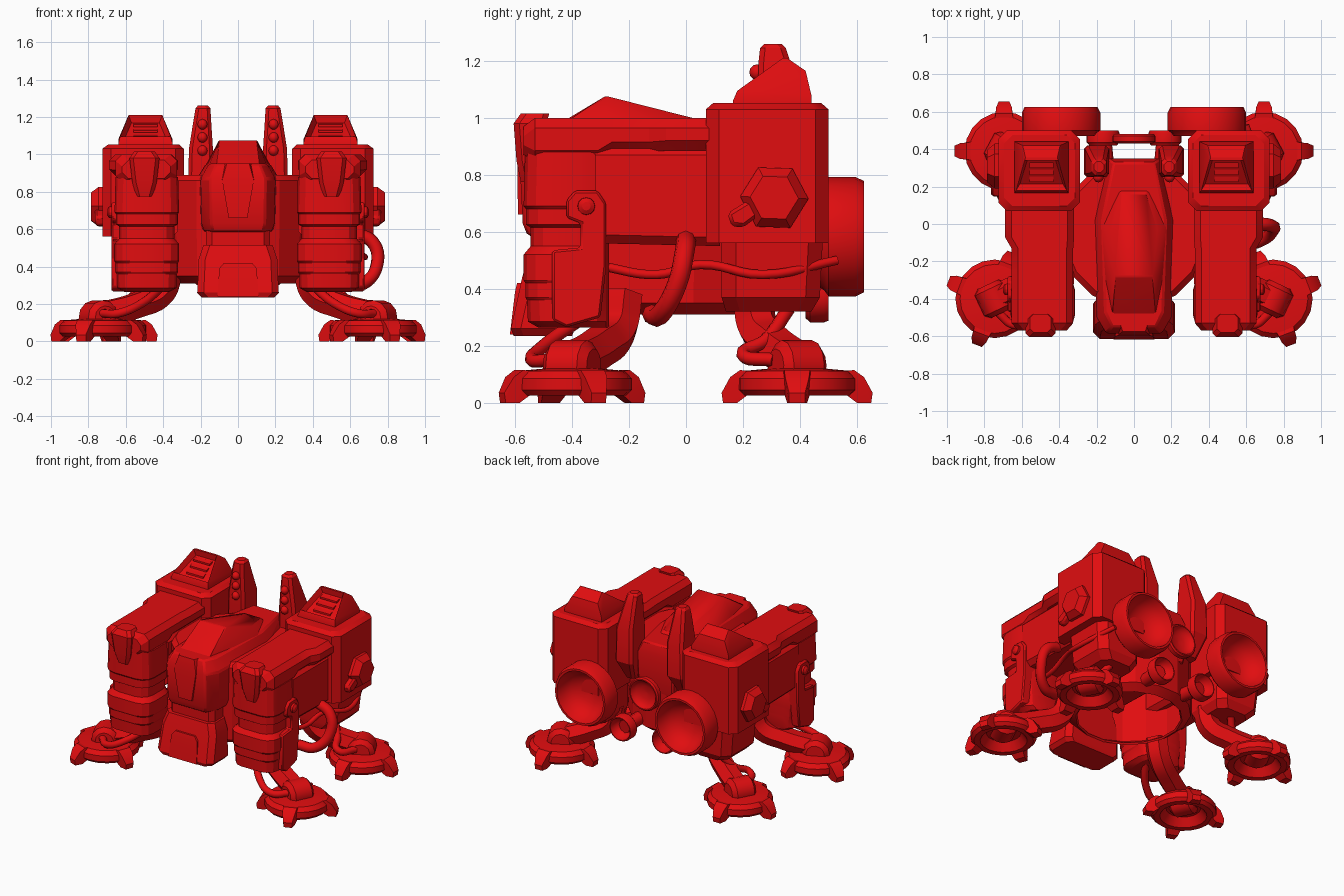
import bpy, bmesh, math
from mathutils import Vector, Matrix

if "Cube" in bpy.data.objects:
    bpy.data.objects.remove(bpy.data.objects["Cube"])

red = bpy.data.materials.new("red_paint")
red.diffuse_color = (0.75, 0.004, 0.005, 1)
red.use_nodes = True
red.node_tree.nodes["Principled BSDF"].inputs["Base Color"].default_value = red.diffuse_color


def finish(name, bm, mirror=True, bevel=0, angle=28):
    """Turn a bmesh into a named part, optionally beveled and mirrored."""
    bmesh.ops.recalc_face_normals(bm, faces=bm.faces)
    me = bpy.data.meshes.new(name)
    bm.to_mesh(me)
    bm.free()
    me.materials.append(red)
    ob = bpy.data.objects.new(name, me)
    bpy.context.collection.objects.link(ob)
    bpy.ops.object.select_all(action='DESELECT')
    ob.select_set(True)
    bpy.context.view_layer.objects.active = ob
    bpy.ops.object.shade_smooth_by_angle(angle=math.radians(angle))
    if bevel:
        m = ob.modifiers.new("bevel", 'BEVEL')
        m.width, m.segments = bevel, 1
        m.limit_method = 'ANGLE'
    if mirror:
        ob.modifiers.new("mirror", 'MIRROR').use_mirror_merge = False
    return ob


def skin(bm, rings):
    vs = [[bm.verts.new(p) for p in r] for r in rings]
    n = len(vs[0])
    for a, b in zip(vs, vs[1:]):
        for i in range(n):
            bm.faces.new((a[i], a[(i + 1) % n], b[(i + 1) % n], b[i]))
    bm.faces.new(vs[0])
    bm.faces.new(vs[-1])
    return bm


def loft(rings, axis='z', c=0.03, steps=1):
    """Stack of corner-cut rectangles (t, a0, a1, b0, b1) along an axis."""
    out = []
    for t, a0, a1, b0, b1 in rings:
        ring = []
        for cx, cy, start in ((a1 - c, b1 - c, 0), (a0 + c, b1 - c, 90),
                              (a0 + c, b0 + c, 180), (a1 - c, b0 + c, 270)):
            for k in range(steps + 1):
                w = math.radians(start + 90 * k / steps)
                a, b = cx + c * math.cos(w), cy + c * math.sin(w)
                ring.append({'z': (a, b, t), 'y': (a, t, b), 'x': (t, a, b)}[axis])
        out.append(ring)
    return skin(bmesh.new(), out)


def prism(pts, axis, lo, hi):
    put = {'x': lambda p, t: (t, p[0], p[1]), 'y': lambda p, t: (p[0], t, p[1])}[axis]
    return skin(bmesh.new(), [[put(p, t) for p in pts] for t in (lo, hi)])


def lathe(profile, centre, direction=(0, 0, 1), n=20, spin=0):
    """Spin (radius, height) points about a direction."""
    q = Vector((0, 0, 1)).rotation_difference(Vector(direction))
    ang = [2 * math.pi * i / n + math.radians(spin) for i in range(n)]
    rings = [[Vector(centre) + q @ Vector((max(r, .0005) * math.cos(w),
              max(r, .0005) * math.sin(w), h)) for w in ang] for r, h in profile]
    return skin(bmesh.new(), rings)


def hull(pts):
    bm = bmesh.new()
    for p in pts:
        bm.verts.new(p)
    bmesh.ops.convex_hull(bm, input=bm.verts)
    return bm


def both(*pts):
    return [(s * x, y, z) for s in (-1, 1) for x, y, z in pts]


def tube(name, pts, r, mirror=True, res=2):
    cu = bpy.data.curves.new(name, 'CURVE')
    cu.dimensions = '3D'
    cu.bevel_depth, cu.bevel_resolution, cu.resolution_u, cu.use_fill_caps = r, res, 6, True
    sp = cu.splines.new('BEZIER')
    sp.bezier_points.add(len(pts) - 1)
    for bp, p in zip(sp.bezier_points, pts):
        bp.co = p
        bp.handle_left_type = bp.handle_right_type = 'AUTO'
    ob = bpy.data.objects.new(name + "_path", cu)
    bpy.context.collection.objects.link(ob)
    me = bpy.data.meshes.new_from_object(ob.evaluated_get(bpy.context.evaluated_depsgraph_get()))
    bpy.data.objects.remove(ob)
    bm = bmesh.new()
    bm.from_mesh(me)
    finish(name, bm, mirror, angle=50)


# Central core between the pods, open underneath
finish("core", lathe([(0, .87), (.375, .87), (.385, .86), (.385, .36), (.33, .32), (.34, .31), (.395, .35),
                      (.4, .86), (.37, .89), (0, .89)], (0, -.05, 0), n=16, spin=11.25), False, angle=20)

# Nose, neck and canopy
finish("nose", loft([(.235, -.195, .195, -.605, -.4), (.26, -.218, .218, -.615, -.39),
                     (.44, -.21, .21, -.575, -.38), (.515, -.185, .185, -.555, -.38)], c=.035), False)
finish("nose_plate", hull(both((.11, -.618, .24), (.1, -.6, .39), (.075, -.593, .42),
                               (.11, -.5, .24), (.075, -.5, .42))), False)
finish("neck", loft([(.48, -.17, .17, -.53, -.38), (.63, -.17, .17, -.53, -.38)]), False)
half = [(.14, .35), (.22, .02), (.2, -.5), (.15, -.585)]
outline = half + [(-x, y) for x, y in reversed(half)]
finish("canopy_body", skin(bmesh.new(), [[(x * k, y * k2, z) for x, y in outline] for z, k, k2 in (
    (.585, .9, .95), (.63, .97, .98), (.87, 1, 1), (.95, .78, .94))]), False, .01)
finish("canopy_peak", hull(both(
    (.065, .16, .965), (.125, -.03, .995), (.1, -.28, 1.078), (.07, -.41, 1.0),
    (.1, .22, .91), (.18, 0, .93), (.16, -.3, .93), (.12, -.52, .92))), False, .006)
finish("canopy_front_panel", hull(both(
    (.05, -.59, .66), (.085, -.592, .86), (.06, -.575, .95), (.05, -.5, .66), (.085, -.5, .95))), False)

# Rear pod blocks
finish("rear_block", loft([(.56, .29, .725, .07, .5), (1.03, .29, .725, .07, .5),
                           (1.052, .315, .695, .095, .475)], c=.045))
finish("rear_lower_pod", loft([(.32, .36, .6, .14, .44), (.37, .33, .65, .125, .47),
                               (.57, .33, .67, .125, .48)], c=.05))

# Roof vents with recessed slatted face
bm = hull([(.495 + s * w, y, z) for s in (-1, 1) for w, y, z in (
    (.145, .165, 1.04), (.145, .165, 1.06), (.135, .18, 1.095), (.09, .34, 1.21), (.085, .355, 1.21),
    (.1, .42, 1.165), (.145, .44, 1.08), (.145, .44, 1.04))])
bmesh.ops.dissolve_limit(bm, angle_limit=.02, verts=bm.verts, edges=bm.edges)
bm.normal_update()
front = max(bm.faces, key=lambda f: f.calc_area() * (f.normal.y < -.4 and f.normal.z > .4))
bmesh.ops.inset_region(bm, faces=[front], thickness=.025)
bmesh.ops.translate(bm, verts=front.verts, vec=(0, .02, -.03))
finish("roof_vent", bm)
for i in range(3):
    y, z = .225 + .037 * i, 1.085 + .031 * i
    finish("vent_slat", prism([(y, z), (y + .03, z + .005), (y + .03, z + .02), (y, z + .012)],
                              'x', .43, .56))

# Side hexagonal boss and lever
finish("side_boss", lathe([(.12, .68), (.12, .745), (.085, .787), (0, .787)],
                          (0, .31, .72), (1, 0, 0), 6, 88))
finish("boss_lever", hull([(x, y, z) for x in (.7, .765) for y, z in (
    (.145, .665), (.16, .62), (.2, .615), (.26, .66), (.25, .72), (.21, .705))]), bevel=.012)

# Long forward hulls
finish("hull_cap", loft([(-.57, .36, .62, .87, .97), (-.53, .325, .655, .85, 1.0),
                         (-.31, .325, .655, .85, 1.0), (-.26, .325, .655, .88, 1.0),
                         (-.13, .325, .655, .88, 1.0), (-.07, .32, .69, .885, 1.0),
                         (.1, .32, .69, .885, 1.0)], 'y', .035))
finish("hull_body", loft([(-.32, .32, .655, .56, .9), (.12, .32, .655, .55, .9)], 'y', .03))


# Banded front barrels
def band(z, d):
    return (z, .315 + d, .66 - d, -.57 + d, -.27)
finish("front_barrel", loft([band(*p) for p in (
    (.265, .05), (.285, .015), (.36, .012), (.37, .006), (.42, .006), (.43, .0), (.52, .0),
    (.55, .025), (.615, .025), (.625, .008), (.68, .008), (.69, 0), (.88, .005))],
    c=.085, steps=3))
finish("front_clip", loft([(.775, .455, .545, -.58, -.5), (.85, .435, .565, -.595, -.5),
                           (.98, .42, .58, -.605, -.49), (1.015, .445, .555, -.58, -.48)], c=.02))
finish("side_bracket", prism([(-.42, .65), (-.42, .71), (-.39, .745), (-.31, .745), (-.28, .7), (-.28, .48),
                              (-.3, .3), (-.42, .265), (-.47, .29), (-.47, .535), (-.37, .545),
                              (-.37, .63)], 'x', .58, .676), bevel=.008)
finish("bracket_bolt", lathe([(.032, .66), (.03, .69), (.015, .7), (0, .701)],
                             (0, -.35, .69), (1, 0, 0), 12))

# Rear fins with studs
finish("rear_fin", loft([(.66, .17, .24, .26, .34), (.8, .132, .268, .25, .42), (1.03, .134, .262, .25, .42),
                         (1.2, .145, .235, .255, .365), (1.245, .147, .227, .26, .35),
                         (1.26, .16, .215, .275, .335)], c=.018))
for z in (1.02, 1.09, 1.16):
    bm = bmesh.new()
    bmesh.ops.create_uvsphere(bm, u_segments=10, v_segments=6, radius=.028,
                              matrix=Matrix.Translation((.19, .25, z)))
    finish("fin_stud", bm, angle=50)


# Engine nozzles with hollow bowls
def nozzle(name, x, y0, y1, z, r, mirror):
    d = y1 - y0
    finish(name, lathe([(r * .85, 0), (r * .9, d * .1), (r, d * .2), (r, d * .8), (r * .93, d),
                        (r * .86, d), (r * .8, d * .7), (r * .65, d * .4), (r * .4, d * .2), (0, d * .12)],
                       (x, y0, z), (0, 1, 0), 24), mirror, angle=32)
nozzle("main_nozzle", .39, .47, .625, .583, .21, True)
nozzle("lower_nozzle", .165, .42, .5, .37, .088, True)
nozzle("upper_nozzle", 0, .43, .48, .65, .115, False)
tube("lower_nozzle_pipe", [(.15, .3, .38), (.165, .45, .37)], .045)


# Four feet with toes, ankles, legs and hoses
def foot(tag, x, y, turn, leg, hose):
    finish(tag + "_foot", lathe([(0, .08), (.11, .08), (.15, .025), (.19, .025), (.21, .045),
                                 (.21, .085), (.185, .112), (.1, .12), (0, .12)], (x, y, 0)))
    toe = [(.16, .11, .05), (.2, .115, .045), (.235, .09, .042), (.265, .035, .028),
           (.26, 0, .028), (.21, 0, .035), (.17, .03, .045)]
    for k in range(4):
        bm = hull([(r, s * w, z) for r, z, w in toe for s in (-1, 1)])
        bm.transform(Matrix.Translation((x, y, 0)) @ Matrix.Rotation(math.radians(turn + 90 * k), 4, 'Z'))
        finish(tag + "_toe", bm)
    # Barrel-shaped ankle across the leg direction
    d = (Vector(leg[-1]) - Vector(leg[-2])).cross(Vector((0, 0, 1))).normalized()
    finish(tag + "_ankle", lathe([(.06, -.085), (.09, -.06), (.09, .06), (.06, .085)],
                                 (x, y, .13), d, 12), angle=40)
    tube(tag + "_leg", leg, .075, res=1)
    tube(tag + "_hose", hose, .024)

foot("front", .745, -.4, 21, [(.37, -.22, .38), (.41, -.24, .26), (.55, -.31, .19), (.72, -.39, .145)],
     [(.4, -.36, .3), (.52, -.5, .2), (.64, -.54, .15), (.73, -.47, .15)])
foot("rear", .695, .39, 0, [(.39, .24, .4), (.42, .25, .27), (.53, .31, .2), (.67, .385, .145)],
     [(.5, .36, .33), (.58, .28, .22), (.64, .2, .17), (.7, .31, .15)])

# Loose cables on one side
tube("side_cable", [(.62, .0, .58), (.72, -.005, .53), (.745, -.03, .42), (.67, -.09, .31),
                    (.55, -.12, .31)], .035, False)
tube("thin_cable", [(.56, -.3, .48), (.6, -.1, .45), (.62, .05, .485), (.68, .27, .45),
                    (.6, .53, .5)], .016, False)
